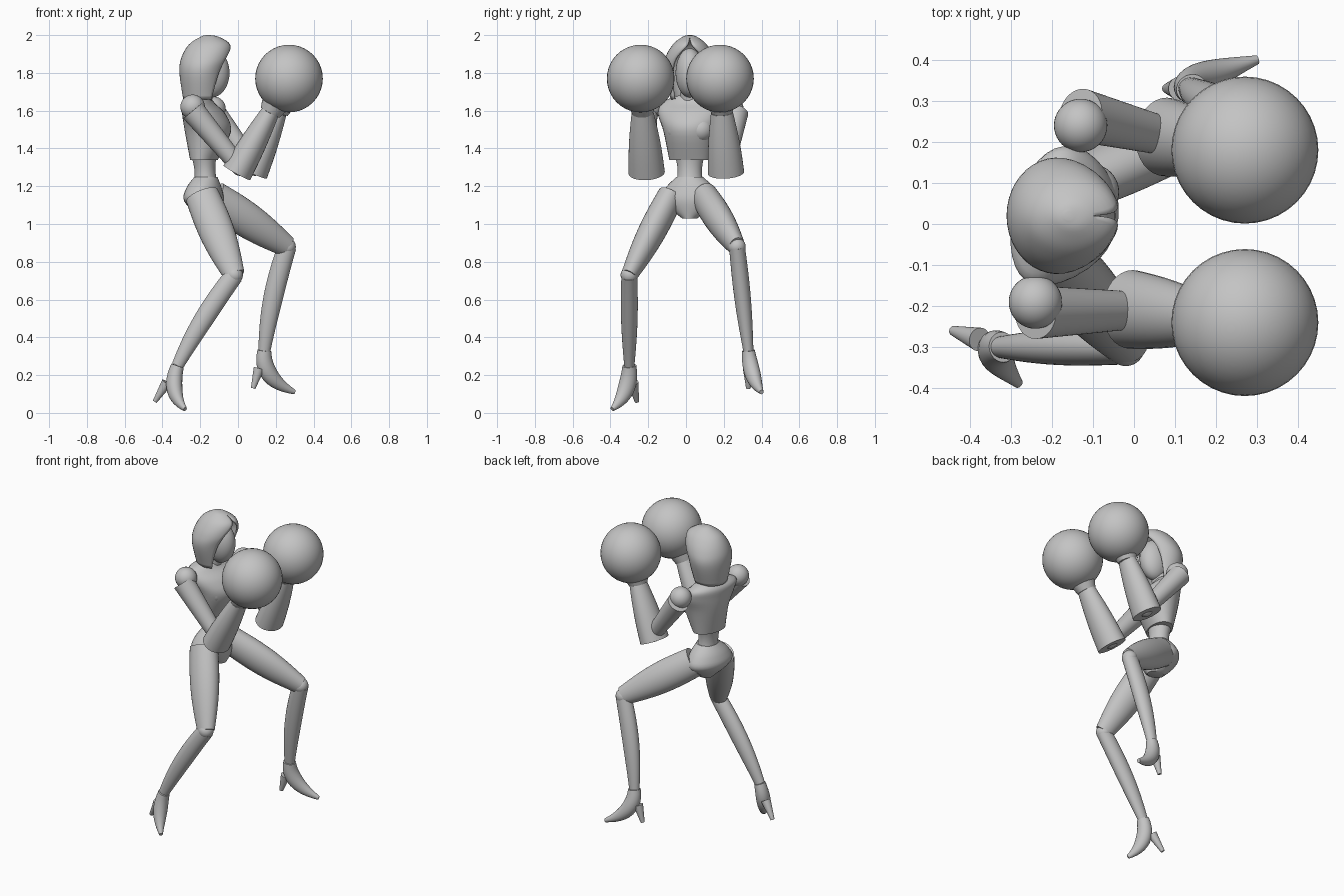
import bpy, bmesh, math
from mathutils import Vector

cube = bpy.data.objects.get("Cube")
if cube:
    bpy.data.objects.remove(cube, do_unlink=True)

grey = bpy.data.materials.new("plain_grey")
grey.use_nodes = True
shade = (0.55, 0.55, 0.55, 1)
grey.diffuse_color = shade
grey.node_tree.nodes["Principled BSDF"].inputs["Base Color"].default_value = shade

UP = Vector((0, 0, 1))
FORWARD = Vector((1, 0, 0))
SIDEWAYS = Vector((0, 1, 0))
CHEST_TURN = Vector((.26, .97, 0))
BODY_Y = .02
SIDES = 32


def finish(name, bm):
    """Turn a bmesh into a smooth shaded object in the shared grey."""
    bmesh.ops.remove_doubles(bm, verts=bm.verts, dist=0.0005)
    bmesh.ops.recalc_face_normals(bm, faces=bm.faces)
    mesh = bpy.data.meshes.new(name)
    bm.to_mesh(mesh)
    bm.free()
    mesh.materials.append(grey)
    obj = bpy.data.objects.new(name, mesh)
    bpy.context.collection.objects.link(obj)
    bpy.ops.object.select_all(action='DESELECT')
    obj.select_set(True)
    bpy.context.view_layer.objects.active = obj
    bpy.ops.object.shade_smooth_by_angle(angle=math.radians(40))
    return obj


def ball(name, centre, radius, stretch=(1, 1, 1)):
    bm = bmesh.new()
    bmesh.ops.create_uvsphere(bm, u_segments=40, v_segments=20, radius=radius)
    bmesh.ops.scale(bm, verts=bm.verts, vec=stretch)
    bmesh.ops.translate(bm, verts=bm.verts, vec=centre)
    return finish(name, bm)


def skin(name, sections):
    """Skin elliptical sections: centre, two half axes, angle left open at the front."""
    bm = bmesh.new()
    rings = []
    is_open = any(gap > 0 for centre, u, v, gap in sections)
    for centre, u, v, gap in sections:
        start = math.radians(gap)
        ring = []
        for k in range(SIDES + is_open):
            a = start + (math.tau - 2 * start) * k / SIDES
            ring.append(bm.verts.new(centre + u * math.cos(a) + v * math.sin(a)))
        rings.append(ring)
    for low, high in zip(rings, rings[1:]):
        for k in range(SIDES):
            j = (k + 1) % len(low)
            bm.faces.new((low[k], low[j], high[j], high[k]))
    if not is_open:
        bm.faces.new(rings[0])
    bm.faces.new(rings[-1][:SIDES])
    return finish(name, bm)


def tube(name, start, end, r_start, r_end, swell=0, depth=1, bow=(0, 0, 0), side=SIDEWAYS):
    """Tapered limb that may swell in the middle and bow off its straight line."""
    middle = (start + end) / 2 + Vector(bow)
    sections = []
    steps = 12
    for i in range(steps + 1):
        t = i / steps
        centre = start.lerp(middle, t).lerp(middle.lerp(end, t), t)
        along = (middle - start).lerp(end - middle, t).normalized()
        u = (side - along * side.dot(along)).normalized()
        r = r_start + (r_end - r_start) * t + swell * math.sin(math.pi * t)
        sections.append((centre, u * r, along.cross(u) * r * depth, 0))
    return skin(name, sections)


def stack(name, rows, side):
    """Level sections curved through rows of height, x, half width, half depth, opening."""
    sections = []
    steps = 5
    for i in range(len(rows) - 1):
        a, b = rows[max(i - 1, 0)], rows[i]
        c, d = rows[i + 1], rows[min(i + 2, len(rows) - 1)]
        for k in range(steps + (i == len(rows) - 2)):
            t = k / steps
            z, x, width, depth, gap = [
                q + t / 2 * (r - p + t * (2 * p - 5 * q + 4 * r - w + t * (3 * (q - r) + w - p)))
                for p, q, r, w in zip(a, b, c, d)]
            sections.append((Vector((x, BODY_Y, z)), side * width,
                             UP.cross(side) * depth, max(gap, 0)))
    return skin(name, sections)


# Head: a hooded shell of hair with the face set inside it
hood = stack("hair_hood", [
    (1.66, -.19, .1, .1, 60), (1.8, -.19, .12, .14, 42), (1.88, -.17, .13, .13, 34),
    (1.95, -.15, .11, .09, 9), (1.99, -.15, .05, .04, 0), (2, -.16, .01, .01, 0)], FORWARD)
thickness = hood.modifiers.new("thickness", 'SOLIDIFY')
thickness.thickness = .012
thickness.offset = -1
ball("face", Vector((-.14, BODY_Y, 1.8)), .1, (.95, .75, 1.3))
tube("neck", Vector((-.2, BODY_Y, 1.62)), Vector((-.16, BODY_Y, 1.78)), .055, .045)

# Trunk: chest turned a little to its right, narrow waist, round hips
stack("chest", [
    (1.34, -.18, .11, .07, 0), (1.49, -.16, .14, .12, 0), (1.58, -.18, .17, .11, 0),
    (1.64, -.21, .16, .08, 0), (1.68, -.2, .06, .05, 0)], CHEST_TURN)
for label, sign in (("left", 1), ("right", -1)):
    ball(label + "_bust", Vector((-.12, BODY_Y, 1.5)) + CHEST_TURN * sign * .06, .068)
tube("waist", Vector((-.17, BODY_Y, 1.2)), Vector((-.18, BODY_Y, 1.37)),
     .075, .08, swell=-.013, depth=.86)
stack("pelvis", [
    (1.03, -.15, .04, .05, 0), (1.12, -.18, .15, .1, 0),
    (1.19, -.18, .13, .09, 0), (1.25, -.17, .07, .06, 0)], CHEST_TURN)


def build_side(label, sign, shoulder, elbow, wrist, glove, hip, knee, ankle, toe, heel_tip, foot_bow):
    """One arm and one leg, hung on their joints."""
    shoulder, elbow, wrist, glove, hip, knee, ankle, toe, heel_tip = map(
        Vector, (shoulder, elbow, wrist, glove, hip, knee, ankle, toe, heel_tip))

    # Arm: flared sleeve ends, broad forearm and a big round glove
    ball(label + "_shoulder", shoulder, .065)
    ball(label + "_elbow", elbow, .045)
    sleeve_top = shoulder + Vector((0, sign * .025, -.02))
    tube(label + "_upper_arm", sleeve_top, elbow, .065, .045)
    forearm_end = elbow.lerp(wrist, -.1)
    tube(label + "_forearm", forearm_end, wrist, .096, .058, swell=.006, depth=.84)
    tube(label + "_glove_cuff", wrist, wrist.lerp(glove, .35), .056, .08)
    ball(label + "_glove", glove, .179)

    # Leg: full thigh, calf bowed backward, high heeled shoe
    tube(label + "_thigh", hip, knee, .07, .044, swell=.015, depth=1.28)
    ball(label + "_knee", knee, .046)
    tube(label + "_calf", knee, ankle, .042, .027, swell=.009, depth=1.18, bow=(-.03, 0, 0))
    across = UP.cross(toe - ankle).normalized()
    tube(label + "_shoe", ankle, toe, .034, .011, swell=.018, depth=1.1,
         bow=foot_bow, side=across)
    tube(label + "_heel", ankle.lerp(heel_tip, .47), heel_tip, .029, .012, side=across)


build_side(
    "left", 1,
    shoulder=(-.13, .24, 1.61), elbow=(.09, .21, 1.3),
    wrist=(.21, .19, 1.59), glove=(.27, .18, 1.77),
    hip=(-.13, .1, 1.14), knee=(.26, .27, .88),
    ankle=(.14, .33, .33), toe=(.3, .4, .11),
    heel_tip=(.08, .33, .13), foot_bow=(-.1, -.02, -.04))
build_side(
    "right", -1,
    shoulder=(-.24, -.19, 1.62), elbow=(.01, -.21, 1.3),
    wrist=(.17, -.23, 1.59), glove=(.27, -.24, 1.77),
    hip=(-.19, -.08, 1.15), knee=(-.02, -.3, .73),
    ankle=(-.32, -.3, .25), toe=(-.28, -.39, .02),
    heel_tip=(-.44, -.26, .06), foot_bow=(-.07, .05, -.03))
